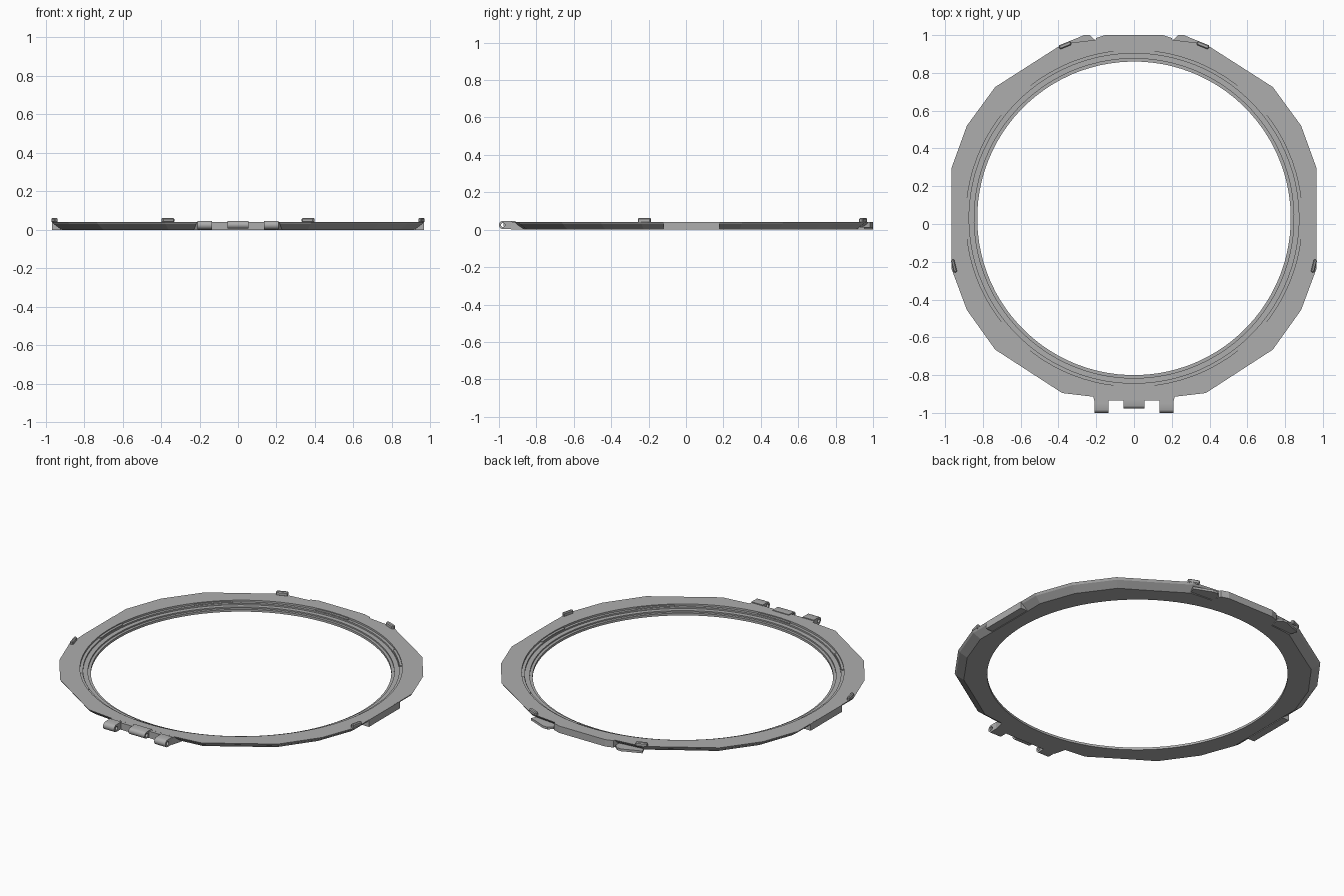
import bpy, bmesh, math
from mathutils import Matrix, Vector

cube = bpy.data.objects.get("Cube")
if cube:
    bpy.data.objects.remove(cube, do_unlink=True)

grey = bpy.data.materials.new("mid_grey")
grey.use_nodes = True
grey.diffuse_color = (0.42, 0.42, 0.42, 1)
grey.node_tree.nodes["Principled BSDF"].inputs["Base Color"].default_value = (0.42, 0.42, 0.42, 1)

CY = 0.03      # centre of the opening
TOP = 0.042    # top of the frame


def finish(name, bm):
    bmesh.ops.recalc_face_normals(bm, faces=bm.faces)
    mesh = bpy.data.meshes.new(name)
    bm.to_mesh(mesh)
    bm.free()
    mesh.materials.append(grey)
    obj = bpy.data.objects.new(name, mesh)
    bpy.context.collection.objects.link(obj)
    return obj


def loft(name, loops):
    """Join closed loops in turn, the last one back to the first."""
    bm = bmesh.new()
    rows = [[bm.verts.new(p) for p in loop] for loop in loops]
    n = len(rows[0])
    for k, a in enumerate(rows):
        b = rows[(k + 1) % len(rows)]
        for i in range(n):
            j = (i + 1) % n
            bm.faces.new((a[i], a[j], b[j], b[i]))
    return finish(name, bm)


def prism(name, outline, z0, z1):
    bm = bmesh.new()
    low = bm.faces.new([bm.verts.new((x, y, z0)) for x, y in outline])
    up = bmesh.ops.extrude_face_region(bm, geom=[low])["geom"]
    bmesh.ops.translate(bm, vec=(0, 0, z1 - z0),
                        verts=[v for v in up if isinstance(v, bmesh.types.BMVert)])
    return finish(name, bm)


def box(name, centre, size, turn=0.0, bevel=0.0):
    bm = bmesh.new()
    m = Matrix.Translation(centre) @ Matrix.Rotation(turn, 4, "Z") @ Matrix.Diagonal((*size, 1))
    bmesh.ops.create_cube(bm, size=1, matrix=m)
    if bevel:
        bmesh.ops.bevel(bm, geom=bm.edges[:], offset=bevel, segments=1, affect="EDGES")
    return finish(name, bm)


# Faceted frame: polygon outside, stepped round opening inside
half = [(0.20, 0.975), (0.375, 0.955), (0.735, 0.725), (0.885, 0.52), (0.965, 0.30),
        (0.965, -0.24), (0.885, -0.455), (0.735, -0.665), (0.38, -0.895), (0.21, -0.915)]
outline = half + [(-x, y) for x, y in reversed(half)]
corners = sorted((math.atan2(y - CY, x) % math.tau, Vector((x, y - CY))) for x, y in outline)
angles = sorted([a for a, _ in corners] + [math.tau * (i + 0.37) / 96 for i in range(96)])


def edge_radius(angle):
    """Distance from the centre to the faceted outline."""
    d = Vector((math.cos(angle), math.sin(angle)))
    best = 0
    for k, (a0, p) in enumerate(corners):
        a1, q = corners[(k + 1) % len(corners)]
        if (angle - a0) % math.tau <= (a1 - a0) % math.tau + 1e-9:
            e = q - p
            best = (p.x * e.y - p.y * e.x) / (d.x * e.y - d.y * e.x)
    return best


def ring(radius, z):
    return [(radius(a) * math.cos(a), CY + radius(a) * math.sin(a), z) for a in angles]


steps = [(0.89, TOP), (0.89, 0.031), (0.873, 0.031), (0.873, 0.022),
         (0.846, 0.022), (0.846, 0.014), (0.83, 0.014), (0.83, 0)]
loops = [ring(lambda a: edge_radius(a) - 0.05, 0),
         ring(lambda a: edge_radius(a) - 0.008, 0.03), ring(edge_radius, TOP)]
loops += [ring(lambda a, r=r: r, z) for r, z in steps]
loft("frame_ring", loops)

# Snap ledges around the opening
for k in range(8):
    arc = [math.tau * k / 8 + math.radians(t) for t in (-7, -3.5, 0, 3.5, 7)]
    pts = [(0.893 * math.cos(a), CY + 0.893 * math.sin(a)) for a in arc]
    pts += [(0.876 * math.cos(a), CY + 0.876 * math.sin(a)) for a in reversed(arc)]
    prism(f"snap_ledge_{k + 1}", pts, 0.030, 0.036)

# Upright plates on the back and both sides
prism("back_plate", [(-0.22, 0.92), (0.22, 0.92), (0.20, 0.985), (0.155, 1.0),
                     (-0.155, 1.0), (-0.20, 0.985)], 0, TOP)
for side, s in (("left", 1), ("right", -1)):
    box(f"{side}_plate", (s * 0.944, 0.03, TOP / 2), (0.046, 0.30, TOP - 0.0004))
    # Low flange beside the back plate
    prism(f"{side}_back_flange", [(s * x, y) for x, y in
          ((0.21, 0.93), (0.21, 0.978), (0.235, 1.0), (0.265, 1.0), (0.30, 0.985),
           (0.375, 0.955), (0.36, 0.92))], 0, 0.014)
    # Raised locating tabs
    box(f"{side}_back_tab", (s * 0.365, 0.947, 0.05), (0.068, 0.022, 0.025),
        s * math.radians(-22), 0.005)
    box(f"{side}_side_tab", (s * 0.953, -0.222, 0.05), (0.018, 0.07, 0.025),
        s * math.radians(-14), 0.005)

# Hinge base along the front
prism("hinge_base", [(-0.23, -0.86), (-0.21, -0.935), (0.21, -0.935), (0.23, -0.86)], 0, TOP - 0.0004)


def knuckle(name, x0, x1, cy, cz, r):
    """Rounded barrel with a pin hole and a square heel joining the base."""
    outer, hole = [], []
    for i in range(24):
        a = math.tau * i / 24
        c, s = math.cos(a), math.sin(a)
        k = 1 / max(abs(c), abs(s)) if c > 0 else 1
        outer.append((cy + r * c * k + (0.025 if c > 0 else 0), cz + r * s * k))
        hole.append((cy + 0.011 * c, cz + 0.011 * s))
    loft(name, [[(x, y, z) for y, z in loop]
                for x, loop in ((x0, outer), (x1, outer), (x1, hole), (x0, hole))])


knuckle("left_hinge_knuckle", 0.135, 0.21, -0.978, 0.025, 0.022)
knuckle("right_hinge_knuckle", -0.21, -0.135, -0.978, 0.025, 0.022)
knuckle("middle_hinge_knuckle", -0.055, 0.055, -0.957, 0.026, 0.020)

# Crisp facets outside, smooth round opening
for obj in bpy.context.collection.objects:
    if obj.type == "MESH" and (obj.name == "frame_ring" or "knuckle" in obj.name):
        bpy.ops.object.select_all(action="DESELECT")
        obj.select_set(True)
        bpy.context.view_layer.objects.active = obj
        bpy.ops.object.shade_smooth_by_angle(angle=math.radians(8 if obj.name == "frame_ring" else 30))
